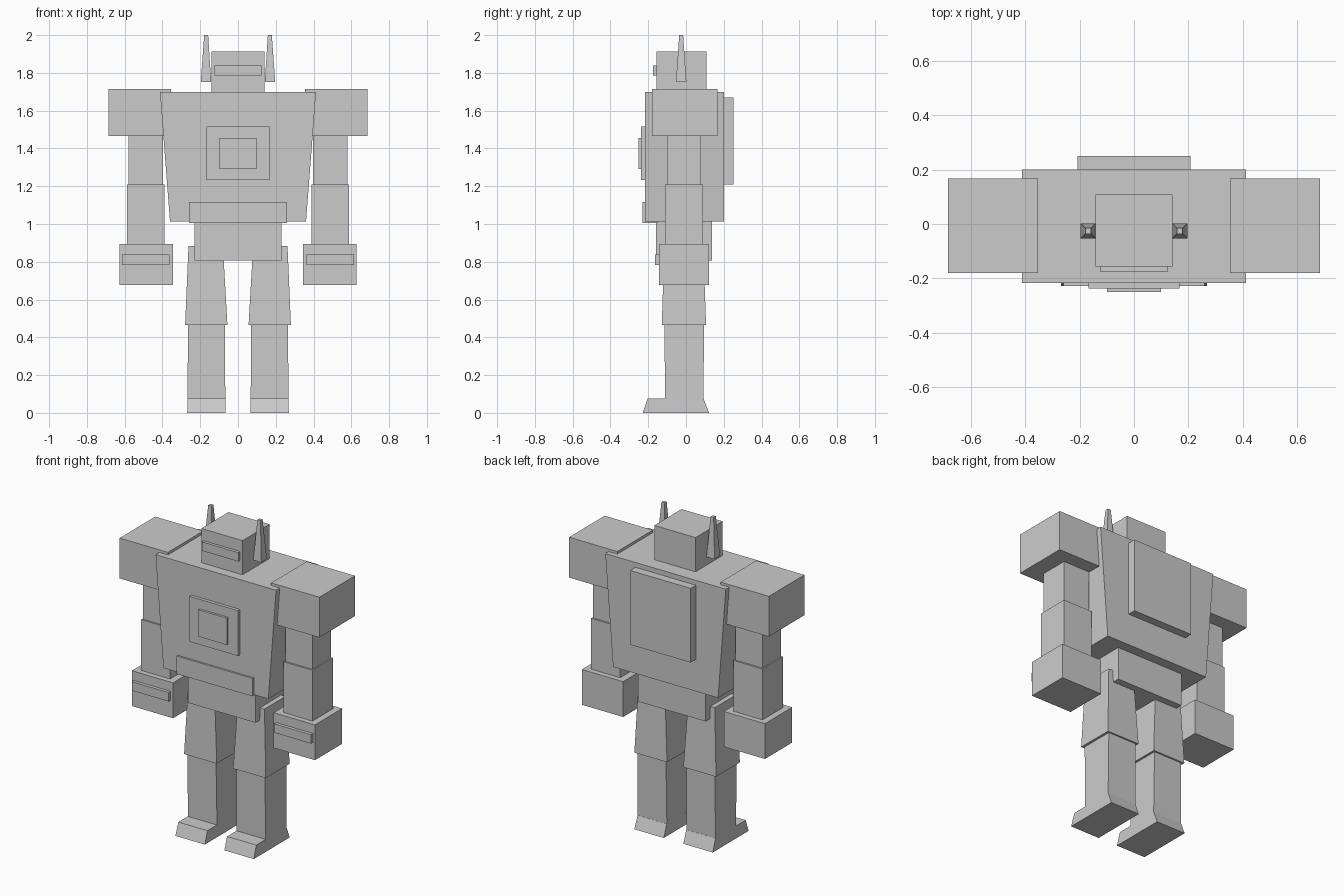
import bpy

grey = bpy.data.materials.new("plain_grey")
grey.diffuse_color = (0.6, 0.6, 0.6, 1)


def block(name, low, z0, high, z1):
    """Tapered block: low / high are the (x0, x1, y0, y1) rectangles at z0 / z1."""
    verts = []
    for (x0, x1, y0, y1), z in ((low, z0), (high, z1)):
        verts += [(x0, y0, z), (x1, y0, z), (x1, y1, z), (x0, y1, z)]
    faces = [(3, 2, 1, 0), (4, 5, 6, 7)]
    faces += [(i, (i + 1) % 4, (i + 1) % 4 + 4, i + 4) for i in range(4)]
    mesh = bpy.data.meshes.new(name)
    mesh.from_pydata(verts, [], faces)
    mesh.materials.append(grey)
    obj = bpy.data.objects.new(name, mesh)
    bpy.context.collection.objects.link(obj)
    return obj


def box(name, x0, x1, y0, y1, z0, z1):
    return block(name, (x0, x1, y0, y1), z0, (x0, x1, y0, y1), z1)


def mirrored(obj):
    """Repeat a right-hand part on the left across x = 0."""
    obj.modifiers.new("mirror", 'MIRROR').use_axis[0] = True


# Torso and hips
block("torso", (-0.36, 0.36, -0.217, 0.2), 1.012, (-0.413, 0.413, -0.217, 0.2), 1.70)
box("pelvis", -0.231, 0.231, -0.159, 0.138, 0.808, 1.012)
box("belt_plate", -0.26, 0.26, -0.229, -0.15, 1.006, 1.117)
box("chest_panel", -0.167, 0.167, -0.237, -0.21, 1.234, 1.515)
box("chest_core", -0.099, 0.099, -0.251, -0.23, 1.29, 1.456)
box("back_pack", -0.208, 0.208, 0.19, 0.251, 1.21, 1.67)

# Head
box("head", -0.141, 0.141, -0.157, 0.108, 1.70, 1.912)
box("visor", -0.125, 0.125, -0.175, -0.15, 1.785, 1.84)
mirrored(block("antenna", (0.142, 0.197, -0.053, 0.002), 1.752,
               (0.158, 0.179, -0.036, -0.015), 2.0))

# Arms
mirrored(box("shoulder", 0.354, 0.685, -0.181, 0.167, 1.466, 1.716))
mirrored(box("upper_arm", 0.397, 0.58, -0.1, 0.08, 1.21, 1.466))
mirrored(box("forearm", 0.388, 0.588, -0.11, 0.09, 0.895, 1.21))
mirrored(box("hand", 0.345, 0.628, -0.143, 0.123, 0.676, 0.895))
mirrored(box("knuckle_bar", 0.362, 0.614, -0.163, -0.135, 0.783, 0.838))

# Legs
mirrored(block("thigh", (0.056, 0.28, -0.128, 0.106), 0.466,
               (0.08, 0.262, -0.115, 0.092), 0.884))
mirrored(block("shin", (0.067, 0.267, -0.11, 0.092), 0.075,
               (0.07, 0.265, -0.115, 0.096), 0.466))
mirrored(block("foot", (0.067, 0.269, -0.229, 0.122), 0.0,
               (0.067, 0.267, -0.203, 0.093), 0.076))
